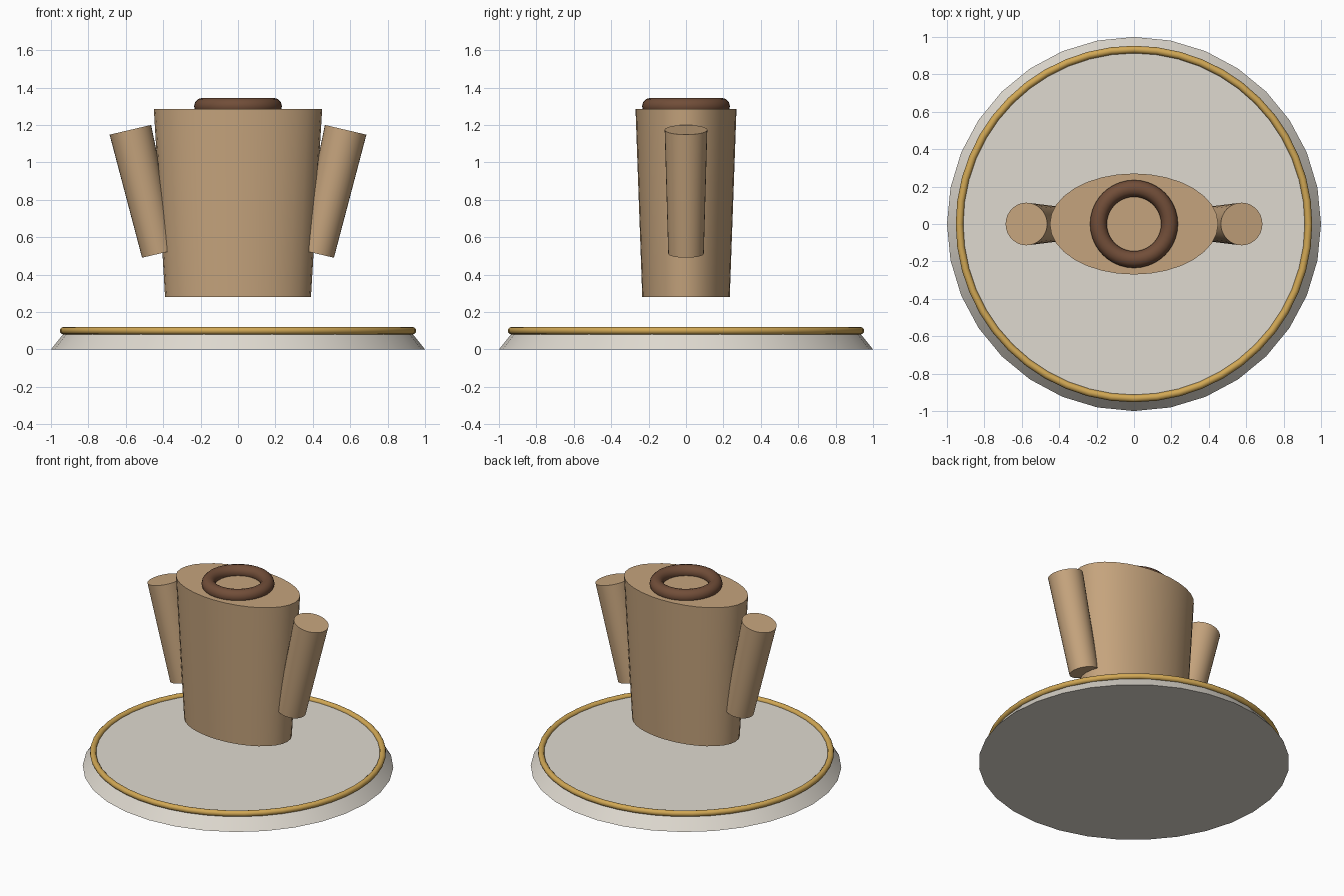
import bpy
import math

if "Cube" in bpy.data.objects:
    bpy.data.objects.remove(bpy.data.objects["Cube"])


def material(name, rgb):
    m = bpy.data.materials.new(name)
    m.diffuse_color = (*rgb, 1.0)
    m.use_nodes = True
    m.node_tree.nodes["Principled BSDF"].inputs["Base Color"].default_value = m.diffuse_color
    return m


STONE = material("pale_stone", (0.74, 0.70, 0.63))
GOLD = material("gold", (0.64, 0.39, 0.09))
TAN = material("tan_cloth", (0.56, 0.37, 0.205))
BROWN = material("dark_brown", (0.165, 0.075, 0.04))


def finish(name, mat):
    ob = bpy.context.object
    ob.name = name
    ob.data.materials.append(mat)
    bpy.ops.object.shade_smooth_by_angle(angle=math.radians(35))
    return ob


def cone(name, mat, r_low, r_high, height, centre, sides=32, tilt=0.0, y_scale=1.0):
    bpy.ops.mesh.primitive_cone_add(vertices=sides, radius1=r_low, radius2=r_high,
                                    depth=height, location=centre, rotation=(0, tilt, 0))
    bpy.context.object.scale.y = y_scale
    return finish(name, mat)


def ring(name, mat, major, minor, z, sides):
    bpy.ops.mesh.primitive_torus_add(major_segments=sides, minor_segments=12,
                                     major_radius=major, minor_radius=minor,
                                     location=(0, 0, z))
    return finish(name, mat)


# Round plinth with a gold trim ring
cone("base", STONE, 1.0, 0.92, 0.10, (0, 0, 0.05))
ring("base_trim", GOLD, 0.933, 0.02, 0.10, 48)

# Floating oval torso with a collar
cone("torso", TAN, 0.39, 0.45, 1.005, (0, 0, 0.7825), y_scale=0.6)
ring("collar", BROWN, 0.19, 0.045, 1.30, 40)

# Tapered sleeves leaning outwards
for side, label in ((-1, "left"), (1, "right")):
    cone(label + "_sleeve", TAN, 0.095, 0.114, 0.68, (side * 0.498, 0, 0.843),
         tilt=side * 0.23)
